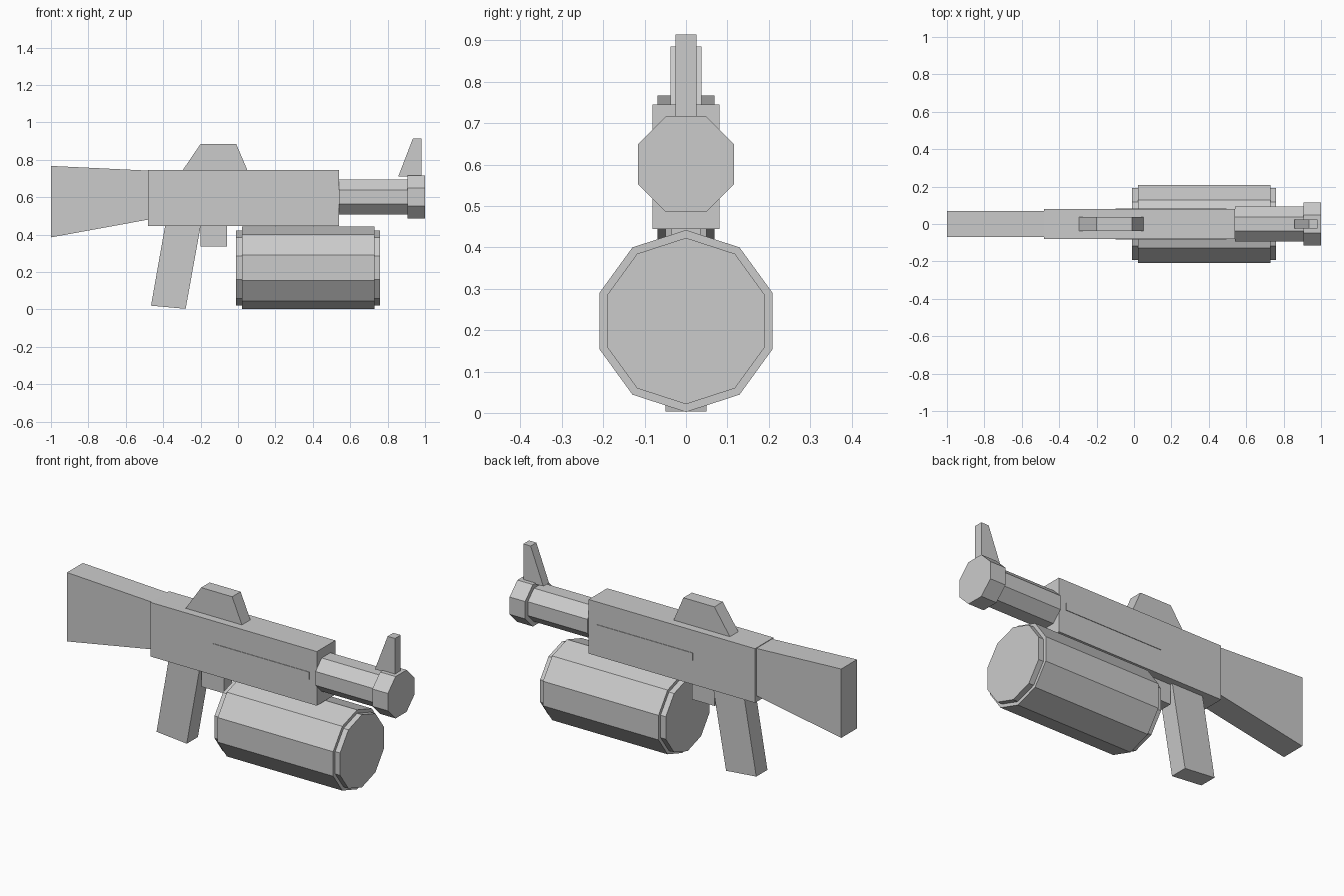
import bpy, bmesh
from math import cos, sin, pi

if "Cube" in bpy.data.objects:
    bpy.data.objects.remove(bpy.data.objects["Cube"])


def finish(name, bm):
    bmesh.ops.recalc_face_normals(bm, faces=bm.faces)
    mesh = bpy.data.meshes.new(name)
    bm.to_mesh(mesh)
    bm.free()
    obj = bpy.data.objects.new(name, mesh)
    bpy.context.collection.objects.link(obj)
    return obj


def slab(name, profile, half_width):
    """Extrude an x/z side profile symmetrically along y."""
    bm = bmesh.new()
    face = bm.faces.new([bm.verts.new((x, -half_width, z)) for x, z in profile])
    ext = bmesh.ops.extrude_face_region(bm, geom=[face])
    verts = [v for v in ext["geom"] if isinstance(v, bmesh.types.BMVert)]
    bmesh.ops.translate(bm, vec=(0, 2 * half_width, 0), verts=verts)
    return finish(name, bm)


def box(name, x0, x1, z0, z1, half_width):
    return slab(name, [(x0, z0), (x1, z0), (x1, z1), (x0, z1)], half_width)


def prism(name, x0, x1, z, radius, sides, start):
    """Regular prism lying along x; start is the angle of the first corner."""
    bm = bmesh.new()
    angles = [start + 2 * pi * i / sides for i in range(sides)]
    face = bm.faces.new([bm.verts.new((x0, radius * cos(a), z + radius * sin(a)))
                         for a in angles])
    ext = bmesh.ops.extrude_face_region(bm, geom=[face])
    verts = [v for v in ext["geom"] if isinstance(v, bmesh.types.BMVert)]
    bmesh.ops.translate(bm, vec=(x1 - x0, 0, 0), verts=verts)
    return finish(name, bm)


# Body and shoulder stock
box("receiver", -0.48, 0.54, 0.445, 0.745, 0.081)
slab("stock", [(-1, 0.385), (-0.48, 0.48), (-0.48, 0.742), (-1, 0.767)], 0.069)

# Shallow raised strip on both sides of the receiver
box("side_strip", -0.10, 0.495, 0.58, 0.62, 0.084)

# Grip and trigger block
slab("grip", [(-0.465, 0.02), (-0.28, 0.003), (-0.20, 0.445), (-0.39, 0.445)], 0.049)
box("trigger_block", -0.20, -0.06, 0.335, 0.445, 0.035)

# Octagonal barrel and muzzle
flat = cos(pi / 8)
prism("barrel", 0.54, 0.905, 0.601, 0.0925 / flat, 8, pi / 8)
prism("muzzle", 0.905, 1.0, 0.601, 0.116 / flat, 8, pi / 8)

# Sights
slab("rear_sight", [(-0.295, 0.745), (0.05, 0.745), (-0.01, 0.885), (-0.20, 0.885)], 0.037)
slab("front_sight", [(0.857, 0.711), (0.98, 0.711), (0.98, 0.914), (0.935, 0.914)], 0.025)

# Ten-sided drum with narrower end caps
prism("drum", 0.022, 0.73, 0.222, 0.22, 10, pi / 2)
for name, x0, x1 in (("drum_rear_cap", -0.01, 0.022), ("drum_front_cap", 0.73, 0.76)):
    prism(name, x0, x1, 0.222, 0.201, 10, pi / 2)
